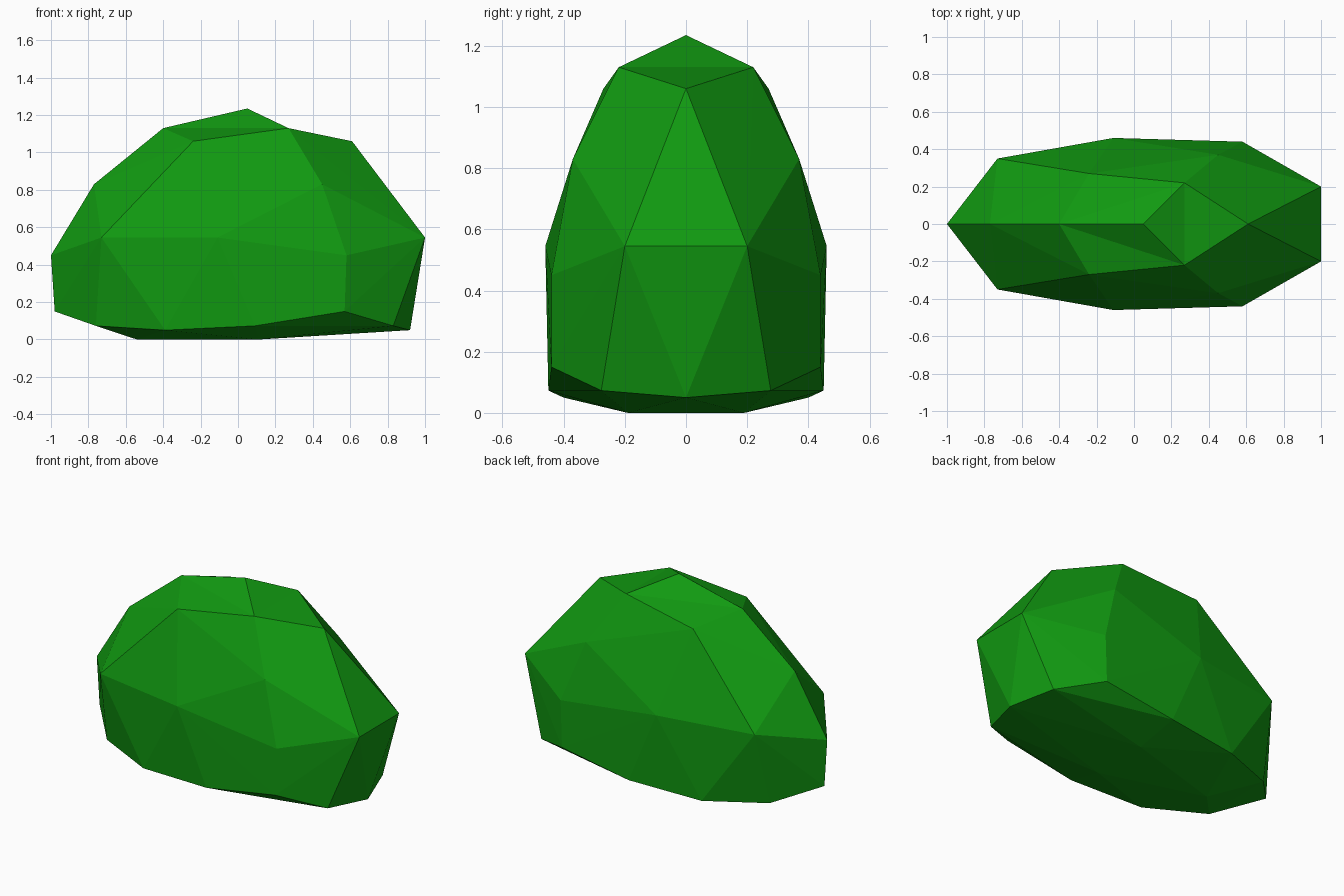
import bpy, bmesh

if "Cube" in bpy.data.objects:
    bpy.data.objects.remove(bpy.data.objects["Cube"])

green = bpy.data.materials.new("leaf green")
green.diffuse_color = (0.0055, 0.32, 0.0055, 1)
green.use_nodes = True
green.node_tree.nodes["Principled BSDF"].inputs["Base Color"].default_value = green.diffuse_color

# Corner points (x, y, z); those with y > 0 are mirrored
CORNERS = [
    (-0.40, 0, 1.13), (0.27, 0.22, 1.13), (-0.24, 0.27, 1.06), (0.61, 0, 1.06),
    (-0.77, 0, 0.83), (0.45, 0.37, 0.83),
    (-0.73, 0.35, 0.545), (-0.11, 0.46, 0.545), (1.0, 0.20, 0.545),
    (-1.0, 0, 0.45), (0.58, 0.44, 0.45),
    (-0.98, 0, 0.15), (0.57, 0.44, 0.15),
    (0.83, 0.277, 0.073), (0.09, 0.45, 0.073), (-0.76, 0.24, 0.073),
    (0.92, 0, 0.05), (-0.39, 0.40, 0.05),
    (-0.54, 0, 0), (0.11, 0.19, 0),
]

# Faceted body: hull around the corners
bm = bmesh.new()
for x, y, z in CORNERS:
    for s in ((1, -1) if y else (1,)):
        bm.verts.new((x, s * y, z))
bmesh.ops.convex_hull(bm, input=bm.verts[:])
bmesh.ops.delete(bm, geom=[v for v in bm.verts if not v.link_faces], context='VERTS')

# Raised peak on the top triangle
top = max(bm.faces, key=lambda f: f.calc_center_median().z)
peak = bmesh.ops.poke(bm, faces=[top])["verts"][0]
peak.co = (0.05, 0, 1.235)
bmesh.ops.recalc_face_normals(bm, faces=bm.faces[:])

mesh = bpy.data.meshes.new("bush")
bm.to_mesh(mesh)
bm.free()
mesh.materials.append(green)
bush = bpy.data.objects.new("bush", mesh)
bpy.context.collection.objects.link(bush)
